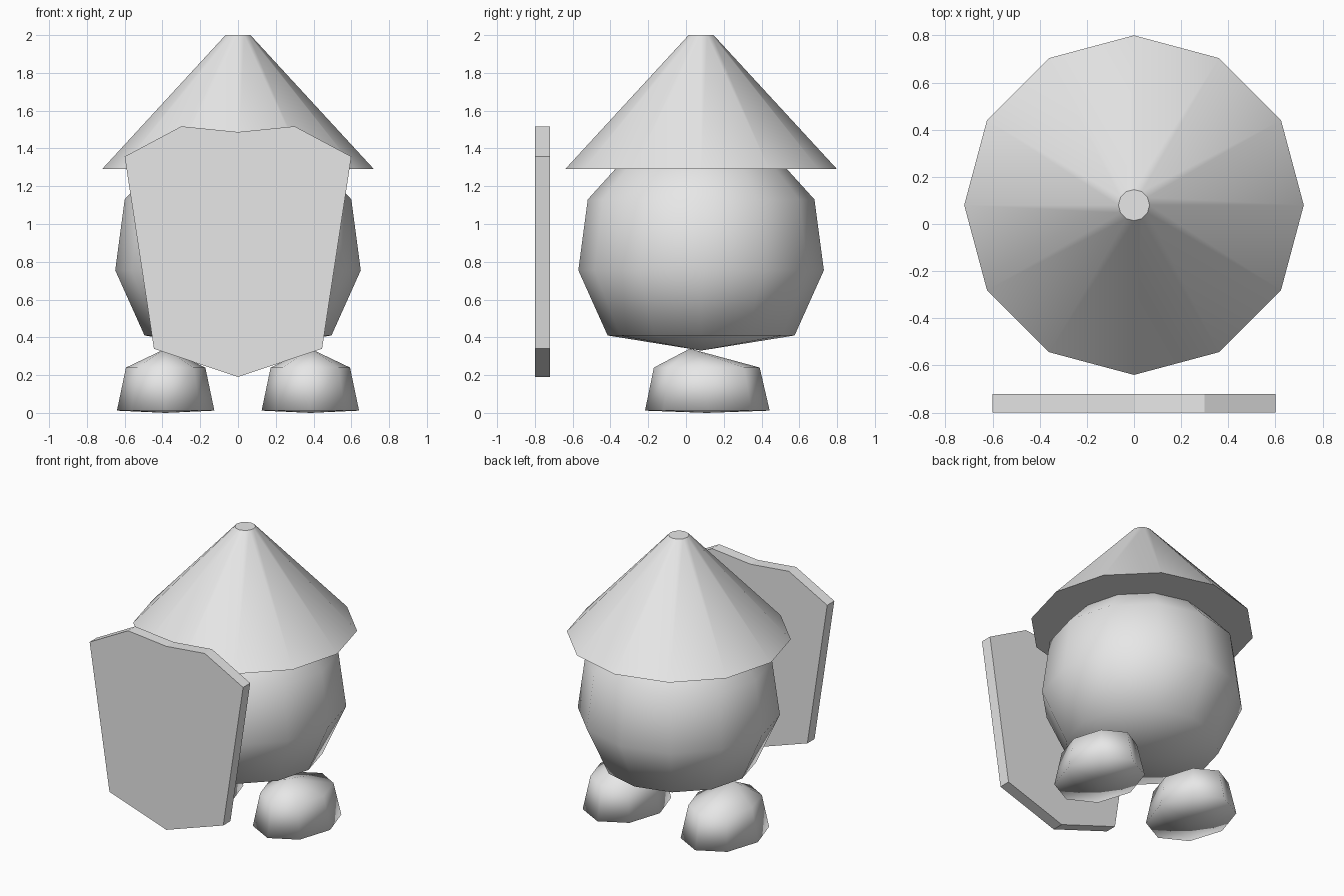
import bpy, bmesh, math

if "Cube" in bpy.data.objects:
    bpy.data.objects.remove(bpy.data.objects["Cube"])

grey = bpy.data.materials.new("plain grey")
grey.diffuse_color = (0.8, 0.8, 0.8, 1)
grey.use_nodes = True
grey.node_tree.nodes["Principled BSDF"].inputs["Base Color"].default_value = grey.diffuse_color


def finish(name, bm, smooth_angle=None):
    """Turn a bmesh into a named object with shading and material."""
    bmesh.ops.recalc_face_normals(bm, faces=bm.faces)
    mesh = bpy.data.meshes.new(name)
    bm.to_mesh(mesh)
    bm.free()
    mesh.materials.append(grey)
    obj = bpy.data.objects.new(name, mesh)
    bpy.context.collection.objects.link(obj)
    if smooth_angle is not None:
        bpy.ops.object.select_all(action='DESELECT')
        obj.select_set(True)
        bpy.context.view_layer.objects.active = obj
        bpy.ops.object.shade_smooth_by_angle(angle=math.radians(smooth_angle))
    return obj


def stack(name, rings, sides, smooth_angle, bottom=None, top=None, turn=0.0):
    """Loft (x, y, z, rx, ry) rings; close each end with a point or a flat cap."""
    bm = bmesh.new()
    loops = []
    for x, y, z, rx, ry in rings:
        angles = [turn + 2 * math.pi * i / sides for i in range(sides)]
        loops.append([bm.verts.new((x + rx * math.cos(a), y + ry * math.sin(a), z))
                      for a in angles])
    for lo, hi in zip(loops, loops[1:]):
        for i in range(sides):
            j = (i + 1) % sides
            bm.faces.new((lo[i], lo[j], hi[j], hi[i]))
    for loop, tip in ((loops[0], bottom), (loops[-1], top)):
        if tip is None:
            bm.faces.new(loop)
        else:
            v = bm.verts.new(tip)
            for i in range(sides):
                bm.faces.new((loop[i], loop[(i + 1) % sides], v))
    return finish(name, bm, smooth_angle)


CY = 0.08  # body axis

# Rounded body, its top hidden inside the hat
profile = [(0.495, 0.41), (0.65, 0.755), (0.60, 1.13), (0.36, 1.395)]
stack("body", [(0, CY, z, r, r) for r, z in profile], 12, 180,
      bottom=(0, CY, 0.33), top=(0, CY, 1.47))

# Wide conical hat with a small flat tip
stack("hat", [(0, CY, 1.29, 0.72, 0.72), (0, CY, 2.0, 0.066, 0.066)], 12, 35)

# Pebble-like feet
for side, label in ((-1, "left"), (1, "right")):
    x = 0.383 * side
    stack(label + "_foot",
          [(x, 0.113, 0.012, 0.258, 0.33), (x, 0.11, 0.24, 0.21, 0.28)], 8, 180,
          bottom=(x, 0.11, 0.0), top=(x, 0.02, 0.34))

# Flat shield standing in front
half = [(0.0, 0.19), (0.445, 0.34), (0.60, 1.357), (0.30, 1.517), (0.0, 1.487)]
outline = half + [(-x, z) for x, z in half[3:0:-1]]
bm = bmesh.new()
face = bm.faces.new([bm.verts.new((x, -0.80, z)) for x, z in outline])
back = bmesh.ops.extrude_face_region(bm, geom=[face])
verts = [g for g in back["geom"] if isinstance(g, bmesh.types.BMVert)]
bmesh.ops.translate(bm, verts=verts, vec=(0, 0.08, 0))
finish("shield", bm)
